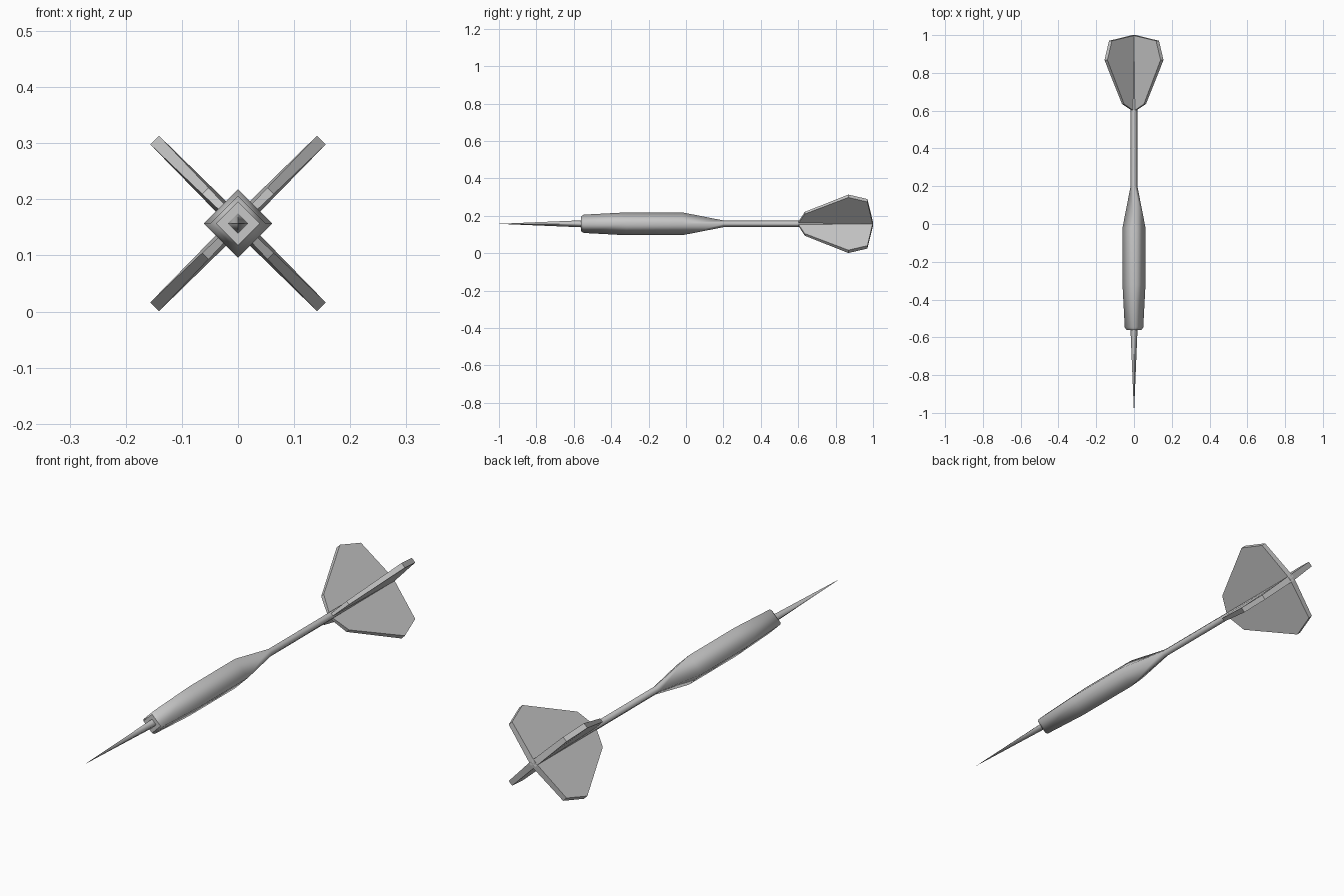
import bpy, bmesh
from math import pi, sin, cos
from mathutils import Matrix, Vector

cube = bpy.data.objects.get("Cube")
if cube:
    bpy.data.objects.remove(cube, do_unlink=True)

AXIS_Z = 0.157  # height of the dart's long axis

metal = bpy.data.materials.new("light_grey")
metal.use_nodes = True
GREY = (0.57, 0.57, 0.57, 1)
metal.diffuse_color = GREY
metal.node_tree.nodes["Principled BSDF"].inputs["Base Color"].default_value = GREY


def finish(name, bm):
    """Turn a bmesh into a named, coloured object on the dart axis."""
    bmesh.ops.recalc_face_normals(bm, faces=bm.faces)
    mesh = bpy.data.meshes.new(name)
    bm.to_mesh(mesh)
    bm.free()
    mesh.materials.append(metal)
    obj = bpy.data.objects.new(name, mesh)
    obj.location.z = AXIS_Z
    bpy.context.collection.objects.link(obj)


def lathe(name, profile, sides=4):
    """Square-section turned part, smooth along its sides, from (y, radius) pairs."""
    bm = bmesh.new()
    rings = []
    for y, r in profile:
        angles = [2 * pi * i / sides for i in range(sides)]
        rings.append([bm.verts.new((r * cos(a), y, r * sin(a))) for a in angles])
    for a, b in zip(rings, rings[1:]):
        for i in range(sides):
            j = (i + 1) % sides
            bm.faces.new((a[i], a[j], b[j], b[i])).smooth = True
    for end in (rings[0], rings[-1]):
        cap = bm.faces.new(end)
        for edge in cap.edges:
            edge.smooth = False
    finish(name, bm)


# Needle, then the weighted grip running into the thin shaft
lathe("needle_point", [(-1, 0.0002), (-0.55, 0.019)])
lathe("grip_and_shaft", [(-0.562, 0.039), (-0.547, 0.049), (-0.32, 0.061),
                         (-0.02, 0.061), (0.2, 0.018), (0.99, 0.018)])

# Four flight blades, thin at the leading edge: (y, distance from axis, half thickness)
OUTLINE = [(0.6, 0, 0.006), (0.602, 0.012, 0.006), (0.635, 0.082, 0.008),
           (0.868, 0.21, 0.011), (0.97, 0.176, 0.011), (1, 0, 0.0135)]
for k, name in enumerate(("upper_left", "upper_right", "lower_right", "lower_left")):
    bm = bmesh.new()
    turn = Matrix.Rotation(-pi / 4 - k * pi / 2, 4, "Y")
    near, far = ([bm.verts.new(turn @ Vector((d, y, s * h))) for y, d, h in OUTLINE]
                 for s in (-1, 1))
    bm.faces.new(near)
    bm.faces.new(far)
    for i in range(len(OUTLINE)):
        j = (i + 1) % len(OUTLINE)
        bm.faces.new((near[i], near[j], far[j], far[i]))
    finish(name + "_flight", bm)
